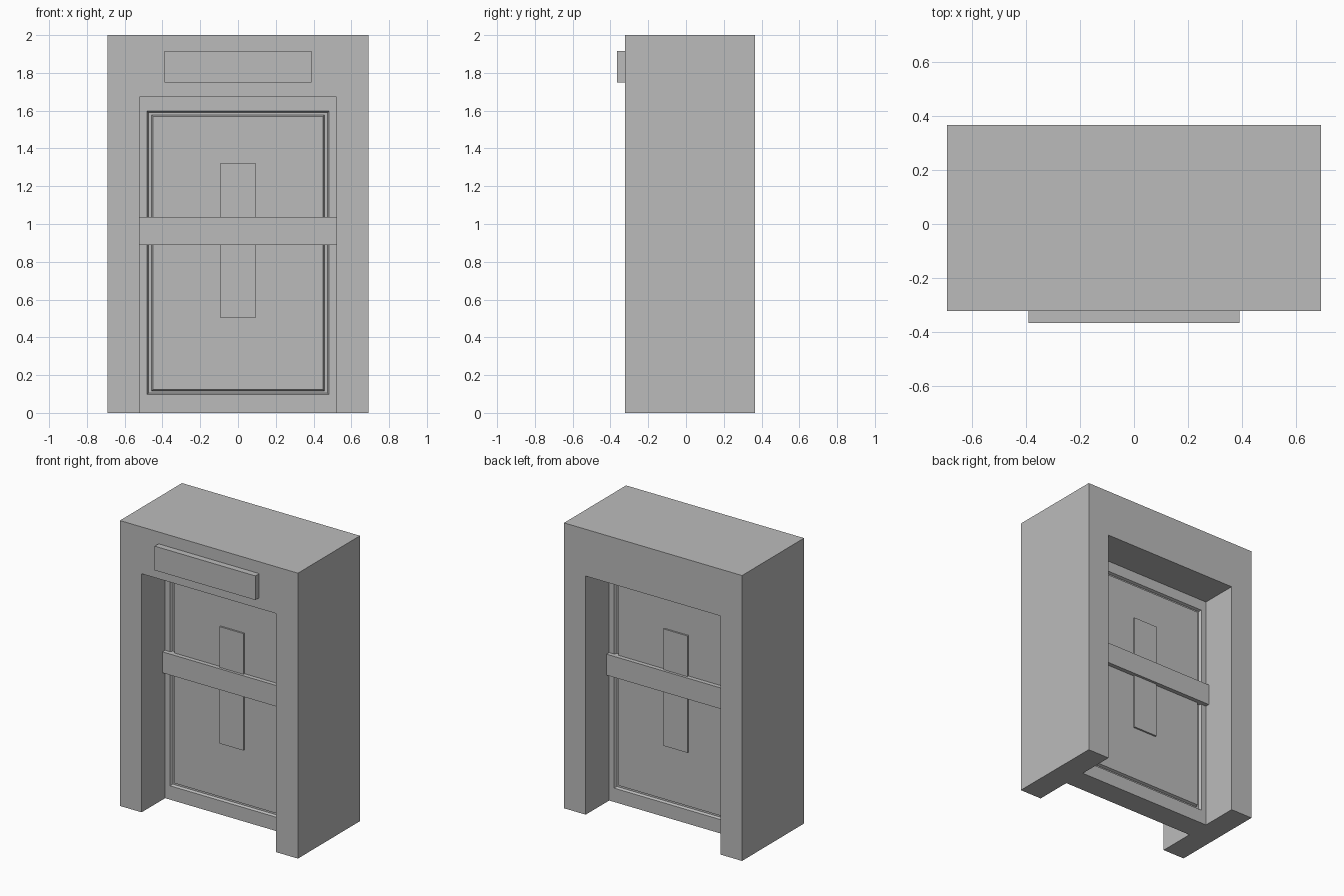
import bpy
import bmesh

cube = bpy.data.objects.get("Cube")
if cube:
    bpy.data.objects.remove(cube, do_unlink=True)

grey = bpy.data.materials.new("plain grey")
grey.use_nodes = True
colour = (0.5, 0.5, 0.5, 1)
grey.diffuse_color = colour
grey.node_tree.nodes["Principled BSDF"].inputs["Base Color"].default_value = colour


def loft(name, rings):
    """Join matching loops of points into a closed solid with capped ends."""
    bm = bmesh.new()
    loops = [[bm.verts.new(p) for p in ring] for ring in rings]
    for a, b in zip(loops, loops[1:]):
        for i in range(len(a)):
            j = (i + 1) % len(a)
            bm.faces.new((a[i], a[j], b[j], b[i]))
    bm.faces.new(loops[0])
    bm.faces.new(loops[-1])
    bmesh.ops.recalc_face_normals(bm, faces=bm.faces)
    mesh = bpy.data.meshes.new(name)
    bm.to_mesh(mesh)
    bm.free()
    mesh.materials.append(grey)
    obj = bpy.data.objects.new(name, mesh)
    bpy.context.collection.objects.link(obj)
    return obj


def rect(half, low, high, y):
    return [(-half, y, low), (half, y, low), (half, y, high), (-half, y, high)]


def box(name, half, low, high, front, back):
    return loft(name, [rect(half, low, high, front), rect(half, low, high, back)])


FRONT, BACK = -0.322, 0.365
OPEN_W, OPEN_H = 0.522, 1.672
DOOR_FRONT, DOOR_BACK = -0.062, 0.105

# Thick surround with a doorway through it
half = [(0.69, 0), (0.69, 2), (-0.69, 2), (-0.69, 0)]
arch = half + [(-OPEN_W, 0), (-OPEN_W, OPEN_H), (OPEN_W, OPEN_H), (OPEN_W, 0)]
loft("door_surround", [[(x, y, z) for x, z in arch] for y in (FRONT, BACK)])

# Door slab with a grooved panel outline on both faces
groove = [(0.0, 0.0), (0.009, 0.018), (0.025, 0.018), (0.034, 0.0)]


def door_face(y, inward):
    rings = [rect(OPEN_W, 0, OPEN_H, y)]
    for inset, depth in groove:
        rise = inset * 0.8
        rings.append(rect(0.483 - inset, 0.097 + rise, 1.597 - rise, y + inward * depth))
    return rings


loft("door", door_face(DOOR_FRONT, 1)[::-1] + door_face(DOOR_BACK, -1))

# Upright centre plate and crossbar, standing proud of both faces
box("centre_plate", 0.093, 0.503, 1.322, DOOR_FRONT - 0.012, DOOR_BACK + 0.012)
box("crossbar", OPEN_W, 0.89, 1.037, DOOR_FRONT - 0.03, DOOR_BACK + 0.03)

# Blank sign above the doorway
box("sign_plate", 0.39, 1.748, 1.917, -0.365, FRONT + 0.005)
